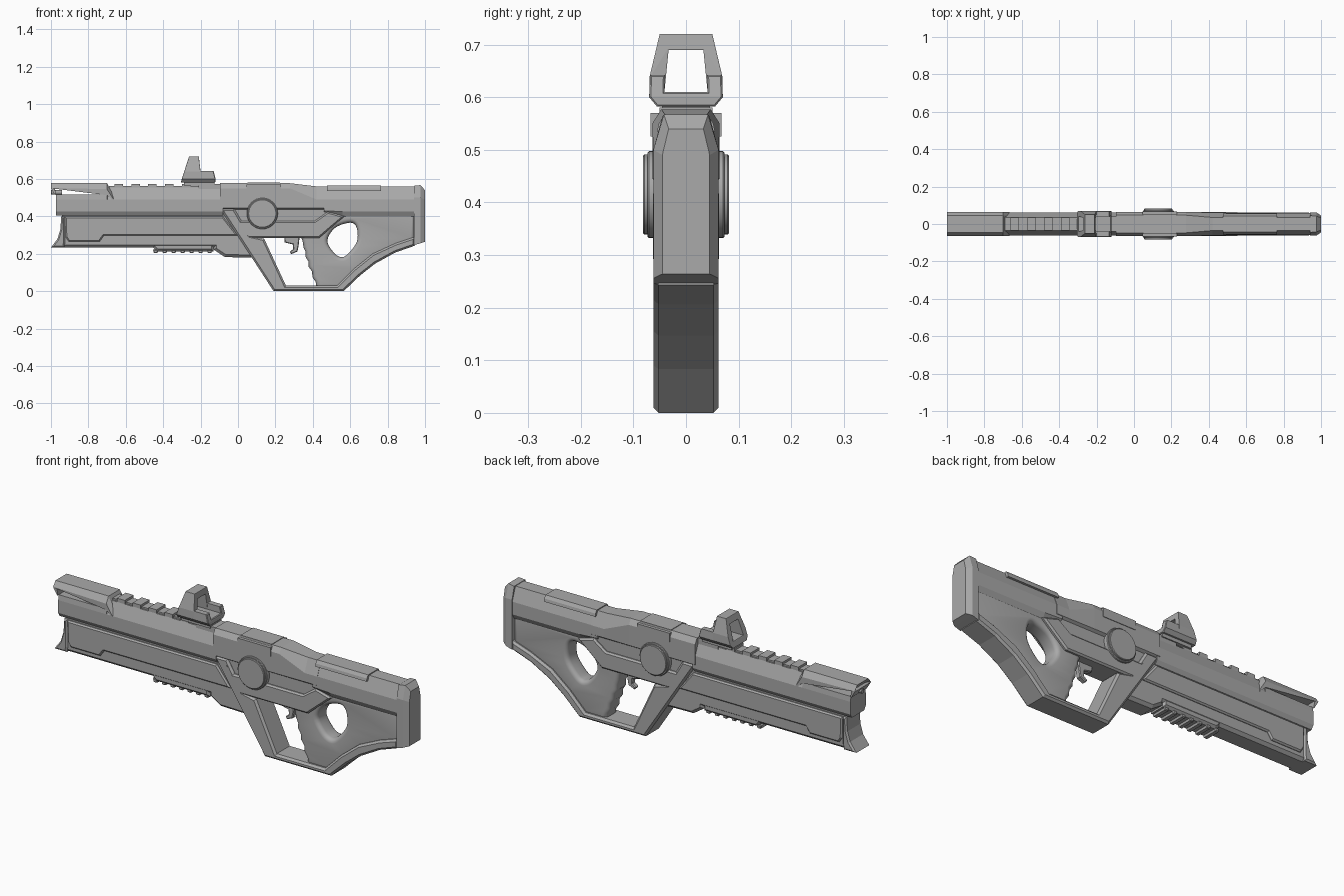
import bpy, bmesh, math
from mathutils import Vector
from mathutils.geometry import tessellate_polygon

if "Cube" in bpy.data.objects:
    bpy.data.objects.remove(bpy.data.objects["Cube"])

grey = bpy.data.materials.new("matte_grey")
grey.diffuse_color = (0.4, 0.4, 0.4, 1)
grey.use_nodes = True
grey.node_tree.nodes["Principled BSDF"].inputs["Base Color"].default_value = grey.diffuse_color


def finish(name, bm, smooth=False):
    bmesh.ops.recalc_face_normals(bm, faces=bm.faces)
    me = bpy.data.meshes.new(name)
    bm.to_mesh(me)
    bm.free()
    me.materials.append(grey)
    ob = bpy.data.objects.new(name, me)
    bpy.context.collection.objects.link(ob)
    if smooth:
        bpy.ops.object.select_all(action='DESELECT')
        ob.select_set(True)
        bpy.context.view_layer.objects.active = ob
        bpy.ops.object.shade_smooth_by_angle(angle=math.radians(35))
    return ob


def area(p):
    return sum(a[0] * b[1] - b[0] * a[1] for a, b in zip(p, p[1:] + p[:1]))


def inset(p, d):
    """Mitred offset of a closed loop towards its left side."""
    out = []
    for i, q in enumerate(p):
        a, b, c = Vector(p[i - 1]), Vector(q), Vector(p[(i + 1) % len(p)])
        e, f = (b - a).normalized(), (c - b).normalized()
        n, m = Vector((-e.y, e.x)), Vector((-f.y, f.x))
        out.append(b + (n + m) * (d / max(1 + n.dot(m), 0.3)))
    return out


def curve_loop(p, n=5):
    """Closed Catmull-Rom loop through the points."""
    out = []
    for i in range(len(p)):
        a, b, c, d = (Vector(p[(i + k) % len(p)]) for k in (-1, 0, 1, 2))
        for j in range(n):
            t = j / n
            v = 0.5 * (2 * b + (c - a) * t + (2 * a - 5 * b + 4 * c - d) * t * t
                       + (3 * b - a - 3 * c + d) * t ** 3)
            out.append((v.x, v.y))
    return out


def slab(name, outer, h, c=0.006, holes=(), seg=1, smooth=False,
         place=lambda u, d, v: (u, d, v)):
    """Side profile given thickness +-h with chamfered or rounded rims."""
    loops = [outer if area(outer) > 0 else outer[::-1]]
    loops += [q[::-1] if area(q) > 0 else q for q in holes]
    half = [(h - c + c * math.sin(k / seg * math.pi / 2),
             c * (1 - math.cos(k / seg * math.pi / 2))) for k in range(seg + 1)]
    stations = [(-d, i) for d, i in half[::-1]] + half
    bm = bmesh.new()
    ends = ([], [])
    for lp in loops:
        rings = [[bm.verts.new(place(q[0], d, q[1])) for q in inset(lp, i)] for d, i in stations]
        for r, s in zip(rings, rings[1:]):
            for k in range(len(r)):
                bm.faces.new((r[k - 1], r[k], s[k], s[k - 1]))
        ends[0].extend(rings[0])
        ends[1].extend(rings[-1])
    flat = [[Vector((q[0], q[1], 0)) for q in inset(lp, c)] for lp in loops]
    for tri in tessellate_polygon(flat):
        for e in ends:
            bm.faces.new([e[k] for k in tri])
    return finish(name, bm, smooth)


def loft(name, stations):
    """Mirrored half sections (y, z) joined along x."""
    bm = bmesh.new()
    rings = []
    for x, half in stations:
        pts = half + [(-y, z) for y, z in half[::-1]]
        rings.append([bm.verts.new((x, y, z)) for y, z in pts])
    for r, s in zip(rings, rings[1:]):
        for k in range(len(r)):
            bm.faces.new((r[k - 1], r[k], s[k], s[k - 1]))
    bm.faces.new(rings[0])
    bm.faces.new(rings[-1])
    return finish(name, bm)


def box(name, x0, x1, w, z0, z1):
    return loft(name, [(x0, [(w, z0), (w, z1)]), (x1, [(w, z0), (w, z1)])])


def circle(u, v, r, n=32):
    return [(u + r * math.cos(2 * math.pi * k / n), v + r * math.sin(2 * math.pi * k / n))
            for k in range(n)]


# Upper barrel shroud
sec = [(.05, .405), (.062, .425), (.062, .49), (.036, .555)]
loft("upper_shroud", [(-.973, [(.05, .405), (.062, .425), (.062, .49), (.058, .516)]),
                      (-.70, [(.05, .405), (.062, .425), (.062, .49), (.058, .516)]),
                      (-.699, sec), (-.08, sec)])
cap = [(.064, .515), (.064, .545), (.045, .577)]
loft("front_top_cap", [(-.975, [(.064, .513), (.064, .514), (.045, .515)]),
                       (-.978, [(.064, .513), (.064, .545), (.045, .55)]),
                       (-1, [(.064, .55), (.064, .552), (.045, .577)]),
                       (-.70, [(.064, .513), (.064, .545), (.045, .577)]),
                       (-.665, [(.064, .48), (.064, .49), (.045, .51)])])
slab("muzzle_tip", circle(0, .528, .012, 16), .03, .002,
     place=lambda u, d, v: (-.97 + d, u, v), smooth=True)

# Top rail with rungs
box("top_rail", -.69, -.09, .028, .54, .563)
for i in range(5):
    x = -.66 + i * .09
    box(f"rail_rung_{i}", x, x + .045, .036, .55, .574)
box("rail_rear_block", -.21, -.09, .04, .54, .574)

# Lower handguard with raised side panels
slab("handguard_core", [(-.94, .415), (-.945, .33), (-.96, .28), (-1, .233), (-.47, .233),
                        (.06, .233), (.06, .297), (-.05, .415)], .052, .014)
slab("handguard_panel", [(-.925, .398), (-.08, .398), (0, .297), (-.717, .297), (-.74, .265),
                         (-.905, .265), (-.922, .29)], .062, .007)
slab("muzzle_flare", [(-.945, .40), (-.95, .33), (-.965, .28), (-1, .233), (-.93, .233),
                      (-.925, .26), (-.925, .40)], .06, .008)

# Foregrip with ribs underneath
slab("foregrip", [(-.50, .297), (-.444, .222), (-.43, .213), (-.13, .213), (-.13, .297)],
     .05, .012)
for i in range(7):
    x = -.455 + i * .048
    slab(f"foregrip_rib_{i}", [(x, .222), (x + .006, .203), (x + .024, .203), (x + .03, .222)],
         .042, .004)
slab("foregrip_rear", [(-.13, .30), (-.13, .222), (-.07, .182), (.09, .179), (.09, .30)],
     .052, .014)

# Receiver: recessed core, upper body and lower panel
slab("receiver_core", [(-.09, .55), (.27, .55), (.45, .52), (.55, .41), (.43, .29),
                       (.05, .29), (-.06, .40)], .05)
body = [(.05, .436), (.064, .445), (.064, .55), (.047, .577)]
low = [(.05, .436), (.062, .445), (.062, .49), (.035, .56)]
loft("receiver_upper", [(-.096, body), (.278, body), (.42, low), (.492, low)])
slab("receiver_lower_panel", [(-.02, .41), (0, .375), (.41, .375), (.48, .425), (.57, .40),
                              (.435, .285), (.05, .285)], .063, .008)
box("ejection_port", .045, .23, .067, .525, .57)
box("ejection_port_top", .05, .225, .05, .56, .58)

# Round side discs
slab("disc_rim", circle(.13, .415, .083), .073, .003, smooth=True)
slab("disc_face", circle(.13, .415, .076), .082, .003, smooth=True)

# Stock: top band, cheek plate, frame and butt pad
band = [(.045, .398), (.06, .425), (.06, .49), (.034, .56)]
loft("stock_band", [(.46, [(.045, .42), (.06, .43), (.06, .49), (.034, .56)]),
                    (.56, band), (.945, band)])
loft("cheek_plate", [(x, [(.055, .535), (.052, .55), (.042, .565)]) for x in (.475, .765)])
slab("stock_frame", [(-.096, .441), (-.02, .441), (.065, .297), (.14, .28), (.256, .03),
                     (.53, .03), (.62, .12), (.72, .20), (.84, .255), (.945, .29),
                     (.945, .243), (.84, .206), (.733, .147), (.652, .083), (.565, 0),
                     (.19, 0)], .062, .01)
loft("butt_pad", [(.94, [(.062, .245), (.062, .50), (.045, .563)]),
                  (.975, [(.062, .256), (.062, .50), (.042, .567)]),
                  (1, [(.045, .264), (.045, .49), (.033, .54)])])

# Grip and smooth web around the rear opening
opening = curve_loop([(.478, .27), (.519, .338), (.60, .366), (.634, .34), (.636, .265),
                      (.588, .20), (.553, .182), (.513, .205)])
slab("grip_and_web", [(.33, .30), (.345, .27), (.350, .235), (.362, .21), (.36, .185),
                      (.376, .16), (.378, .13), (.396, .105), (.398, .075), (.415, .05),
                      (.42, .015), (.56, .015), (.64, .10), (.73, .175), (.84, .23),
                      (.945, .27), (.945, .42), (.56, .42), (.44, .33)],
     .046, .022, [opening], 4, True)
slab("trigger", [(.246, .30), (.33, .30), (.325, .25), (.318, .212), (.285, .198),
                 (.276, .21), (.295, .225), (.293, .25), (.25, .26)], .014, .004)

# Reflex sight: mount, open hood and rear channel
box("sight_mount", -.29, -.125, .046, .565, .59)


def sym(p):
    return p + [(-y, z) for y, z in p[::-1]]


def hood(u, d, v):
    front, back = -.305 + (v - .585) * .32, -.2 - max(v - .645, 0) * .13
    return ((front + back) / 2 + d * (back - front) / .2, u, v)


slab("sight_hood", sym([(.055, .582), (.07, .60), (.069, .64), (.05, .72)]), .1, .002,
     [sym([(.041, .61), (.033, .69)])], place=hood)
slab("sight_rear_channel", sym([(.055, .582), (.07, .60), (.068, .642), (.04, .642), (.041, .61)]),
     .045, .003, place=lambda u, d, v: (-.165 + d - max(v - .6, 0) * .25 * (d > 0), u, v))
